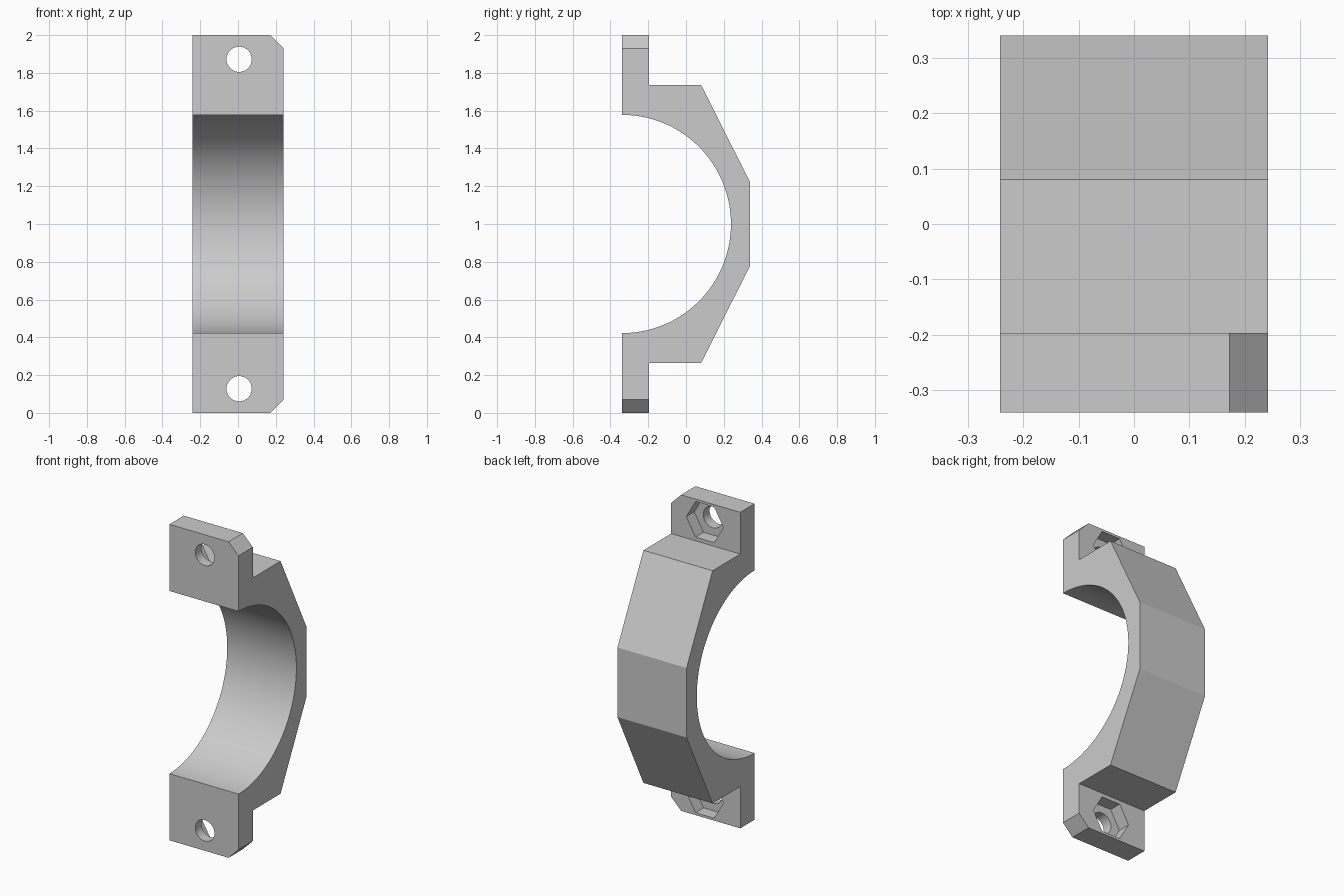
import bpy, bmesh
from math import sin, cos, pi, radians

cube = bpy.data.objects.get("Cube")
if cube:
    bpy.data.objects.remove(cube, do_unlink=True)

HALF_WIDTH, FRONT, LUG_BACK, MID_Z = 0.242, -0.34, -0.197, 1.0
BORE_RADIUS, CHAMFER, SEGMENTS = 0.578, 0.07, 64

grey = bpy.data.materials.new("plain_grey")
grey.use_nodes = True
colour = (0.6, 0.6, 0.6, 1)
grey.diffuse_color = colour
grey.node_tree.nodes["Principled BSDF"].inputs["Base Color"].default_value = colour


def prism(name, points, axis, start, end):
    """Extrude a closed outline along x (points are y, z) or y (points are x, z)."""
    bm = bmesh.new()
    place = (lambda p: (start, p[0], p[1])) if axis == "x" else (lambda p: (p[0], start, p[1]))
    face = bm.faces.new([bm.verts.new(place(p)) for p in points])
    grown = bmesh.ops.extrude_face_region(bm, geom=[face])["geom"]
    for v in grown:
        if isinstance(v, bmesh.types.BMVert):
            setattr(v.co, axis, end)
    bmesh.ops.recalc_face_normals(bm, faces=bm.faces)
    mesh = bpy.data.meshes.new(name)
    bm.to_mesh(mesh)
    bm.free()
    obj = bpy.data.objects.new(name, mesh)
    bpy.context.collection.objects.link(obj)
    return obj


def ring(x, z, radius, sides):
    return [(x + radius * cos(2 * pi * i / sides), z + radius * sin(2 * pi * i / sides))
            for i in range(sides)]


# Clamp outline: lower half, mirrored upper half, then the round bore
lower = [(FRONT, 0), (LUG_BACK, 0), (LUG_BACK, 0.264), (0.08, 0.264), (0.34, 0.78)]
upper = [(y, 2 * MID_Z - z) for y, z in reversed(lower)]
bore = [(FRONT + BORE_RADIUS * sin(pi * i / SEGMENTS), MID_Z + BORE_RADIUS * cos(pi * i / SEGMENTS))
        for i in range(SEGMENTS + 1)]
clamp = prism("clamp_half", lower + upper + bore, "x", -HALF_WIDTH, HALF_WIDTH)
clamp.data.materials.append(grey)

# Chamfered outer corners on one side of both lugs
bm = bmesh.new()
bm.from_mesh(clamp.data)
corners = [e for e in bm.edges
           if all(v.co.x > 0.2 and abs(v.co.z - MID_Z) > 0.99 for v in e.verts)]
bmesh.ops.bevel(bm, geom=corners, offset=CHAMFER, segments=1, affect="EDGES")
bm.to_mesh(clamp.data)
bm.free()

# Bolt holes with hexagonal nut pockets behind
cutters = []
for side, sign in (("lower", -1), ("upper", 1)):
    z = MID_Z + sign * 0.872
    cutters.append(prism(side + "_hole_cutter", ring(0.006, z, 0.067, 32), "y", -0.5, 0))
    cutters.append(prism(side + "_nut_cutter", ring(0.006, z, 0.13, 6), "y", -0.277, -0.1))

bpy.context.view_layer.objects.active = clamp
for cutter in cutters:
    cutter.hide_render = True
    cut = clamp.modifiers.new(cutter.name, "BOOLEAN")
    cut.operation, cut.solver, cut.object = "DIFFERENCE", "EXACT", cutter
    bpy.ops.object.modifier_apply(modifier=cut.name)
for cutter in cutters:
    bpy.data.objects.remove(cutter, do_unlink=True)

# Smooth bore and holes, crisp edges elsewhere
bpy.ops.object.select_all(action="DESELECT")
clamp.select_set(True)
bpy.ops.object.shade_smooth_by_angle(angle=radians(20))
